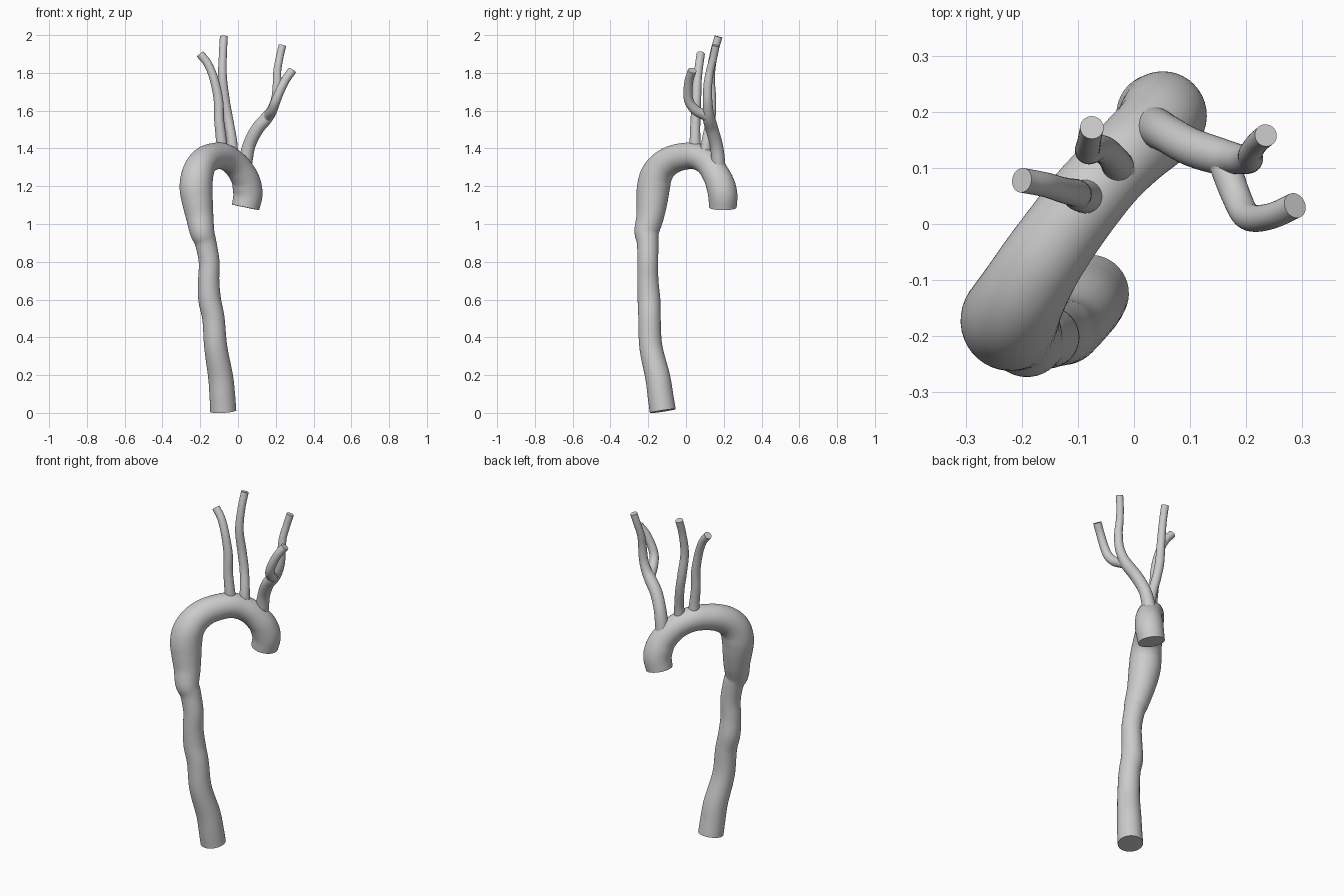
import bpy, bmesh, math
from mathutils import Vector


def spline(points, steps):
    """Catmull-Rom through (x, y, z, radius) points."""
    p = [Vector(q) for q in points]
    p = [2 * p[0] - p[1]] + p + [2 * p[-1] - p[-2]]
    out = []
    for i in range(1, len(p) - 2):
        a, b, c, d = p[i - 1:i + 3]
        for s in range(steps):
            t = s / steps
            out.append(0.5 * (2 * b + (c - a) * t + (2 * a - 5 * b + 4 * c - d) * t * t
                              + (3 * b - a - 3 * c + d) * t ** 3))
    out.append(p[-2])
    return out


def tube(name, points, sides=32, steps=8):
    """Capped tube of varying radius swept along the points."""
    path = spline(points, steps)
    bm = bmesh.new()
    rings, normal = [], Vector((1, 0, 0))
    for i, q in enumerate(path):
        tangent = (path[min(i + 1, len(path) - 1)] - path[max(i - 1, 0)]).to_3d().normalized()
        normal = (normal - tangent * normal.dot(tangent)).normalized()
        side = tangent.cross(normal)
        ring = []
        for k in range(sides):
            a = 2 * math.pi * k / sides
            ring.append(bm.verts.new(q.to_3d() + q.w * (normal * math.cos(a) + side * math.sin(a))))
        rings.append(ring)
    for r0, r1 in zip(rings, rings[1:]):
        for k in range(sides):
            j = (k + 1) % sides
            bm.faces.new((r0[k], r0[j], r1[j], r1[k]))
    bm.faces.new(rings[0][::-1])
    bm.faces.new(rings[-1])
    bmesh.ops.recalc_face_normals(bm, faces=bm.faces)
    mesh = bpy.data.meshes.new(name)
    bm.to_mesh(mesh)
    bm.free()
    ob = bpy.data.objects.new(name, mesh)
    bpy.context.collection.objects.link(ob)
    return ob


# main vessel: ascending stub, arch, long descending part
aorta = tube("aorta", [
    (.04, .195, 1.088, .073), (.052, .195, 1.15, .077), (.048, .185, 1.2, .077),
    (.033, .165, 1.25, .073), (-.005, .13, 1.307, .069), (-.045, .09, 1.342, .068),
    (-.085, .044, 1.36, .070), (-.125, -.01, 1.358, .071), (-.165, -.068, 1.343, .074),
    (-.197, -.122, 1.308, .079), (-.216, -.158, 1.255, .085), (-.222, -.173, 1.19, .087),
    (-.215, -.18, 1.12, .082), (-.203, -.19, 1.04, .073), (-.19, -.208, .96, .065),
    (-.171, -.203, .9, .057), (-.153, -.202, .8, .055), (-.155, -.202, .7, .056),
    (-.15, -.196, .6, .06), (-.13, -.193, .5, .059), (-.118, -.186, .35, .061),
    (-.092, -.15, .19, .066), (-.083, -.135, .09, .068), (-.078, -.123, .01, .069)], 40)

# branches rising from the arch
branches = [
    tube("front_trunk", [
        (.03, .175, 1.25, .037), (.042, .17, 1.34, .036), (.06, .16, 1.42, .034),
        (.1, .138, 1.5, .034), (.148, .122, 1.557, .033), (.178, .117, 1.6, .028),
        (.2, .114, 1.66, .025), (.207, .116, 1.74, .023), (.208, .127, 1.81, .021),
        (.22, .145, 1.88, .02), (.235, .158, 1.945, .02)]),
    tube("trunk_fork", [
        (.148, .135, 1.55, .024), (.165, .095, 1.578, .027), (.182, .05, 1.603, .026),
        (.198, .018, 1.645, .025), (.218, .01, 1.695, .024), (.25, .016, 1.76, .023),
        (.287, .033, 1.813, .023)]),
    tube("middle_branch", [
        (-.03, .1, 1.35, .032), (-.032, .11, 1.44, .027), (-.05, .13, 1.55, .025),
        (-.068, .135, 1.65, .025), (-.082, .13, 1.78, .023), (-.08, .147, 1.9, .021),
        (-.075, .172, 1.992, .021)]),
    tube("rear_branch", [
        (-.083, .05, 1.37, .033), (-.09, .048, 1.46, .028), (-.1, .05, 1.55, .026),
        (-.103, .055, 1.65, .025), (-.125, .06, 1.76, .023), (-.158, .07, 1.845, .022),
        (-.2, .078, 1.9, .022)]),
]

# fuse the branches into one surface
for b in branches:
    mod = aorta.modifiers.new(b.name, 'BOOLEAN')
    mod.operation = 'UNION'
    mod.solver = 'EXACT'
    mod.object = b
bpy.context.view_layer.update()
fused = bpy.data.meshes.new_from_object(aorta.evaluated_get(bpy.context.evaluated_depsgraph_get()))
aorta.modifiers.clear()
aorta.data = fused
for b in branches:
    bpy.data.objects.remove(b)

bpy.context.view_layer.objects.active = aorta
aorta.select_set(True)
bpy.ops.object.shade_smooth_by_angle(angle=math.radians(50))
